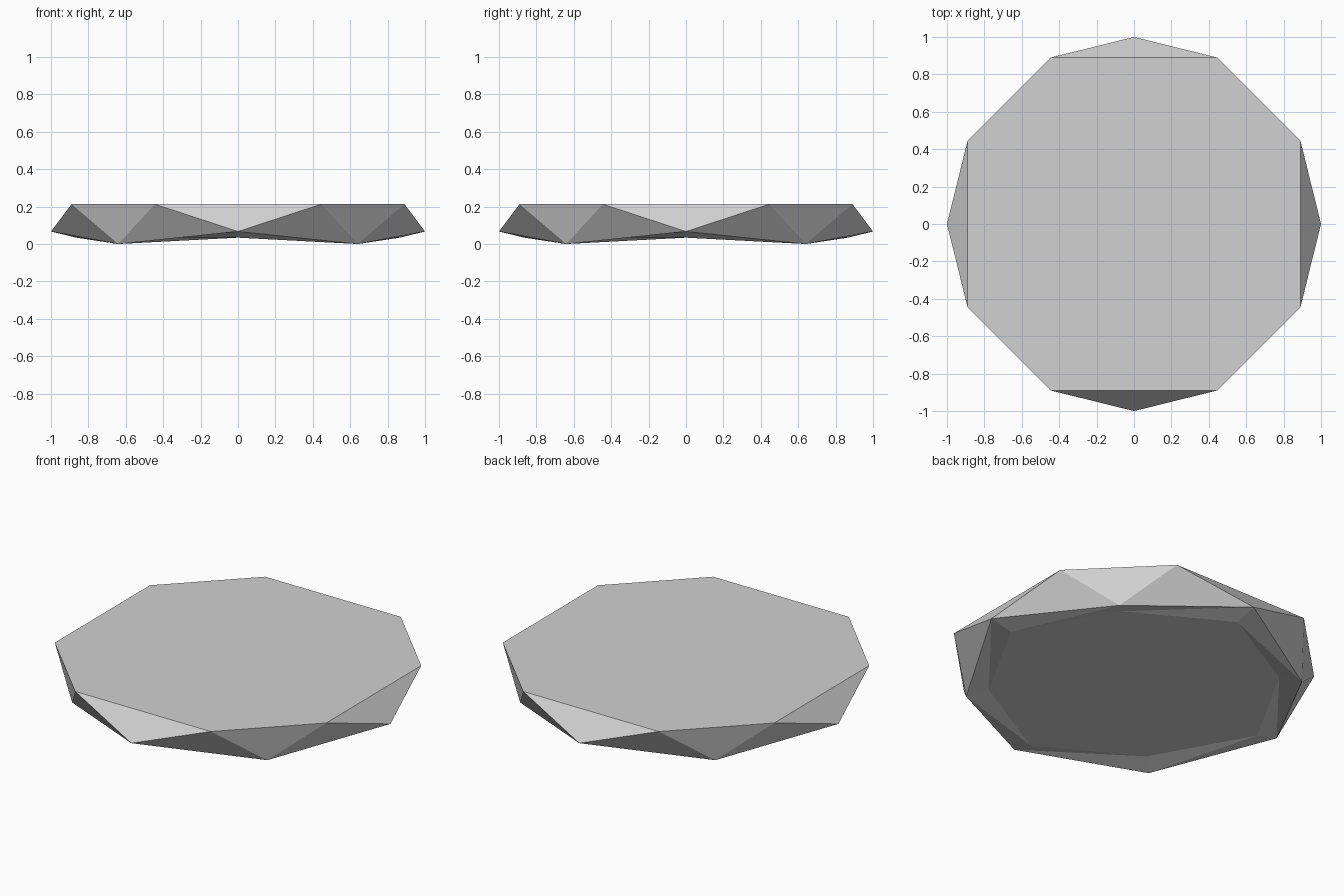
import bpy
import bmesh
from math import cos, sin, atan2, pi

cube = bpy.data.objects.get("Cube")
if cube:
    bpy.data.objects.remove(cube, do_unlink=True)

# Single light grey material
grey = bpy.data.materials.new("light_grey")
grey.use_nodes = True
colour = (0.64, 0.64, 0.64, 1)
grey.diffuse_color = colour
grey.node_tree.nodes["Principled BSDF"].inputs["Base Color"].default_value = colour

TOP_Z, POINT_Z, BASE_Z = 0.213, 0.067, 0.034
CORNER = 0.64 * 2 ** 0.5      # radius of the low diagonal corners
INSET = 0.865                 # size of the base face against the girdle
TOP_R = (0.89 ** 2 + 0.445 ** 2) ** 0.5
TOP_A = atan2(0.445, 0.89)    # top corners sit either side of each point

bm = bmesh.new()


def vert(radius, angle, z):
    return bm.verts.new((radius * cos(angle), radius * sin(angle), z))


# Rings: the girdle alternates raised points and low corners
girdle, base, table = [], [], []
for i in range(8):
    angle = i * pi / 4
    low = i % 2
    radius = CORNER if low else 1.0
    girdle.append(vert(radius, angle, 0 if low else POINT_Z))
    base.append(vert(radius * INSET, angle, BASE_Z))
    quarter = (i // 2) * pi / 2
    table.append(vert(TOP_R, quarter + (TOP_A if low else -TOP_A), TOP_Z))

# Flat top and base
bm.faces.new(table)
bm.faces.new(base[::-1])

for i in range(8):
    j = (i + 1) % 8
    # Side facets: one on each girdle vertex, one on each girdle edge
    if i % 2:
        bm.faces.new((girdle[i], table[j], table[i]))
        bm.faces.new((girdle[i], girdle[j], table[j]))
    else:
        bm.faces.new((girdle[i], table[j], table[i]))
        bm.faces.new((girdle[i], girdle[j], table[j]))
    # Underside band
    bm.faces.new((girdle[i], base[i], girdle[j]))
    bm.faces.new((girdle[j], base[i], base[j]))

bmesh.ops.recalc_face_normals(bm, faces=bm.faces)
mesh = bpy.data.meshes.new("faceted_disc")
bm.to_mesh(mesh)
bm.free()
mesh.materials.append(grey)
disc = bpy.data.objects.new("faceted_disc", mesh)
bpy.context.collection.objects.link(disc)
